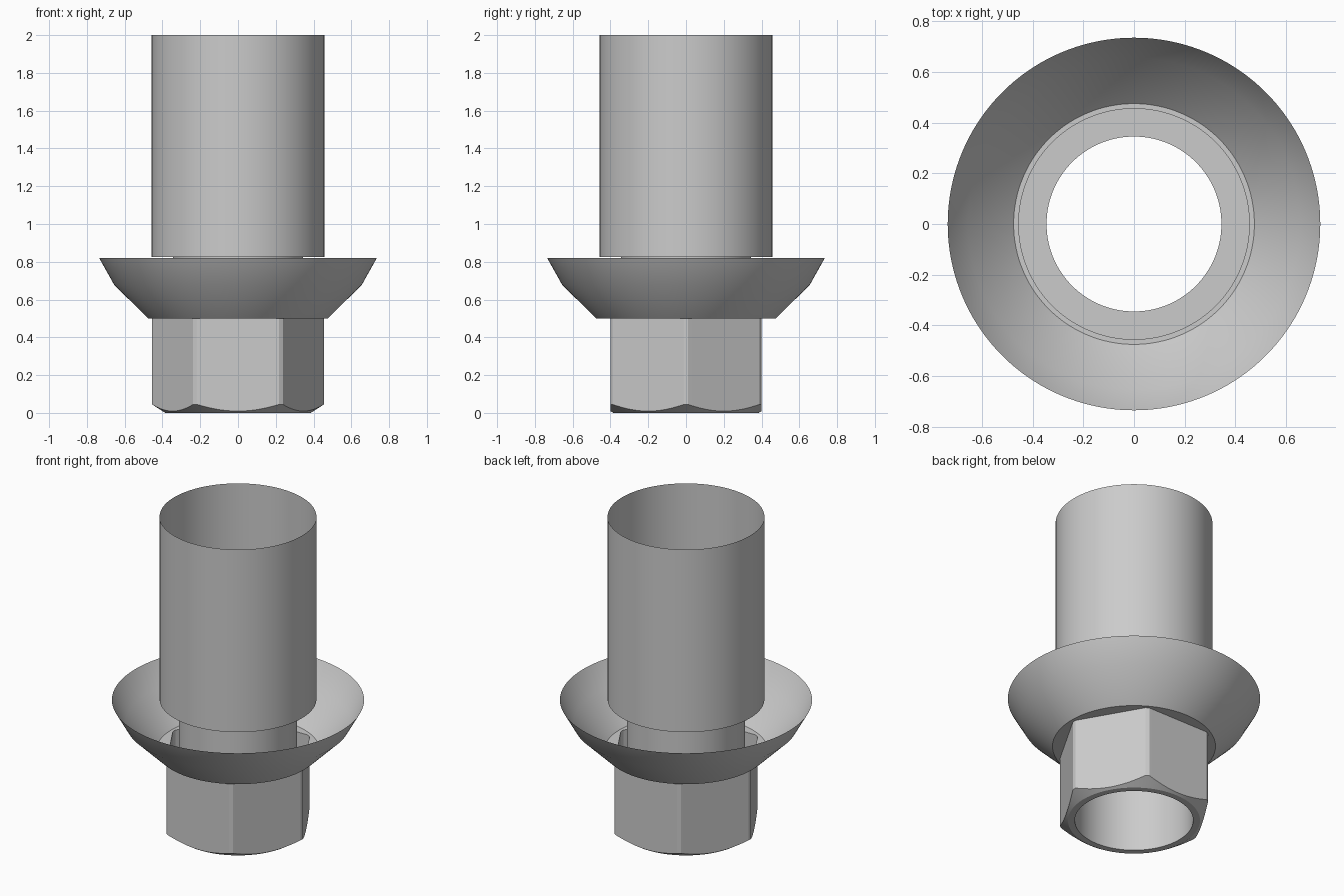
import bpy, bmesh, math

cube = bpy.data.objects.get("Cube")
if cube:
    bpy.data.objects.remove(cube)

SEG = 240
metal = bpy.data.materials.new("light grey metal")
metal.use_nodes = True
GREY = (0.6, 0.6, 0.6, 1)
metal.diffuse_color = GREY
metal.node_tree.nodes["Principled BSDF"].inputs["Base Color"].default_value = GREY

BORE, TUBE, FLOOR = 0.345, 0.457, 0.475
APOTHEM, CORNER, FOOT = 0.4, 0.455, 0.385
FLOOR_Z, STEP_Z = 0.5, 0.826


def circle(r, z):
    return lambda a: (r, z)


def hex_radius(a):
    # Hexagon with corners on the x axis, trimmed by a cylinder
    off = a % (math.pi / 3) - math.pi / 6
    return min(CORNER, APOTHEM / math.cos(off))


def hex_top(a):
    return hex_radius(a), FLOOR_Z


def hex_chamfer(a):
    # Where the conical chamfer meets the hexagon sides
    r = hex_radius(a)
    return r, (r - FOOT) * 0.64


def loft(name, rings):
    # Skin a surface through a chain of rings given as angle -> (radius, z)
    bm = bmesh.new()
    loops = []
    for ring in rings:
        loop = []
        for i in range(SEG):
            a = math.tau * i / SEG
            r, z = ring(a)
            loop.append(bm.verts.new((r * math.cos(a), r * math.sin(a), z)))
        loops.append(loop)
    for low, high in zip(loops, loops[1:]):
        for i in range(SEG):
            j = (i + 1) % SEG
            bm.faces.new((low[i], low[j], high[j], high[i]))
    mesh = bpy.data.meshes.new(name)
    bm.to_mesh(mesh)
    bm.free()
    mesh.materials.append(metal)
    obj = bpy.data.objects.new(name, mesh)
    bpy.context.collection.objects.link(obj)
    bpy.ops.object.select_all(action="DESELECT")
    obj.select_set(True)
    bpy.context.view_layer.objects.active = obj
    bpy.ops.object.shade_smooth_by_angle(angle=math.radians(25))
    return obj


# Thin upper sleeve, with the ledge that joins it to the bore
loft("upper_sleeve", [circle(BORE, STEP_Z), circle(TUBE, STEP_Z), circle(TUBE, 2)])

# Narrow bore tube through the lower half
loft("bore_tube", [circle(BORE, 0), circle(BORE, STEP_Z)])

# Flared collar with a flat floor around the hexagon
loft("flared_collar", [hex_top, circle(FLOOR, FLOOR_Z),
                       circle(0.655, 0.677), circle(0.735, 0.82)])

# Hexagonal base with chamfered foot
loft("hex_base", [circle(BORE, 0), circle(FOOT, 0), hex_chamfer, hex_top])
